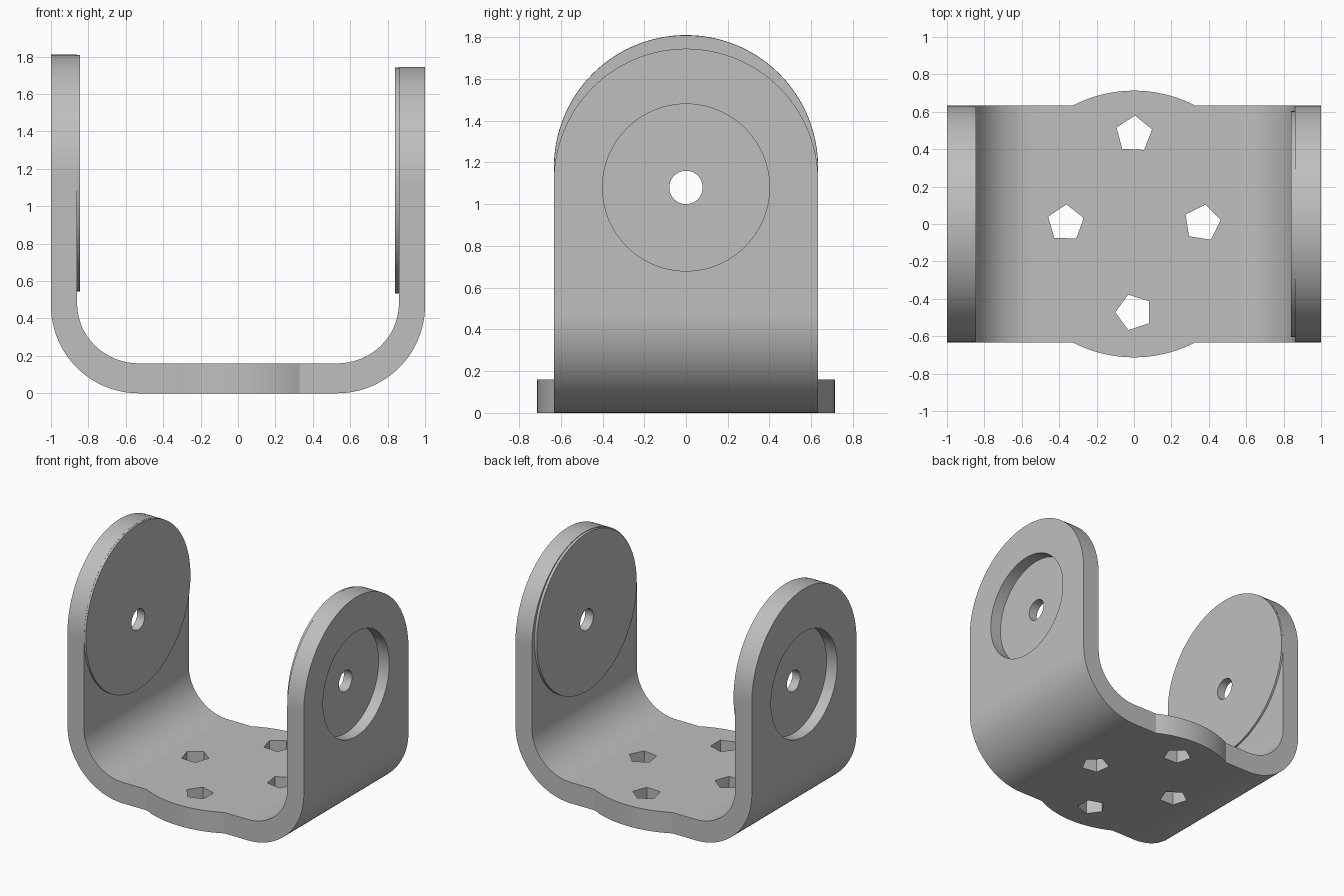
import bpy, bmesh, math

if "Cube" in bpy.data.objects:
    bpy.data.objects.remove(bpy.data.objects["Cube"])

grey = bpy.data.materials.new("warm_grey_metal")
grey.diffuse_color = (0.52, 0.52, 0.52, 1)
grey.use_nodes = True
grey.node_tree.nodes["Principled BSDF"].inputs["Base Color"].default_value = grey.diffuse_color


def loft(name, sections):
    """Closed solid through equal-length rings of points."""
    bm = bmesh.new()
    rings = [[bm.verts.new(p) for p in s] for s in sections]
    n = len(rings[0])
    for a, b in zip(rings, rings[1:]):
        for i in range(n):
            j = (i + 1) % n
            bm.faces.new((a[i], a[j], b[j], b[i]))
    bm.faces.new(rings[0][::-1])
    bm.faces.new(rings[-1])
    bmesh.ops.recalc_face_normals(bm, faces=bm.faces)
    mesh = bpy.data.meshes.new(name)
    bm.to_mesh(mesh)
    bm.free()
    mesh.materials.append(grey)
    obj = bpy.data.objects.new(name, mesh)
    bpy.context.collection.objects.link(obj)
    return obj


def arc(cx, cy, rx, ry, start, end, steps):
    angles = [math.radians(start + (end - start) * i / steps) for i in range(steps + 1)]
    return [(cx + rx * math.cos(a), cy + ry * math.sin(a)) for a in angles]


def disc_x(name, x0, x1, z, r, n=96):
    ring = arc(0, z, r, r, 0, 360, n)[:-1]
    return loft(name, [[(x, y, h) for y, h in ring] for x in (x0, x1)])


def disc_z(name, x, y, z0, z1, r, n, phase=0):
    ring = arc(x, y, r, r, phase, phase + 360, n)[:-1]
    return loft(name, [[(px, py, z) for px, py in ring] for z in (z0, z1)])


def combine(target, tool, operation):
    """Boolean the tool into the target and discard it."""
    tool.hide_render = True
    mod = target.modifiers.new("cut", 'BOOLEAN')
    mod.operation = operation
    mod.solver = 'EXACT'
    mod.object = tool
    bpy.context.view_layer.objects.active = target
    bpy.ops.object.modifier_apply(modifier=mod.name)
    bpy.data.objects.remove(tool, do_unlink=True)


HALF = 0.633            # half the width of the arms
LEFT_Z, RIGHT_Z = 1.177, 1.112   # centres of the rounded arm tops

# U-shaped strip with rounded corners, wider and taller than needed
outer = arc(-0.53, 0.47, 0.47, 0.47, 180, 270, 32) + arc(0.53, 0.47, 0.47, 0.47, 270, 360, 32)
inner = arc(0.53, 0.48, 0.33, 0.32, 360, 270, 32) + arc(-0.53, 0.48, 0.33, 0.32, 270, 180, 32)
profile = [(-1, 2)] + outer + [(1, 2), (0.86, 2)] + inner + [(-0.86, 2)]
bracket = loft("bracket", [[(x, y, z) for x, z in profile] for y in (-0.9, 0.9)])

# Side outline: rounded tops, left arm a little taller, plus the bulging base
sections = []
for x, c in ((-1.1, LEFT_Z), (0, LEFT_Z), (0.05, RIGHT_Z), (1.1, RIGHT_Z)):
    outline = [(-HALF, -0.1), (HALF, -0.1)] + arc(0, c, HALF, HALF, 0, 180, 64)
    sections.append([(x, y, z) for y, z in outline])
envelope = loft("envelope", sections)
combine(envelope, disc_z("base_bulge", 0, 0, -0.2, 0.3, 0.713, 128), 'UNION')
combine(bracket, envelope, 'INTERSECT')

# Thin round pads on the inner faces of the arms
combine(bracket, disc_x("left_pad", -0.88, -0.845, LEFT_Z, 0.632, 128), 'UNION')
combine(bracket, disc_x("right_pad", 0.84, 0.88, 1.137, 0.604, 128), 'UNION')

# Round recesses outside and pivot holes through both arms
for side in (-1, 1):
    combine(bracket, disc_x("recess", side * 0.91, side * 1.2, 1.08, 0.4), 'DIFFERENCE')
    combine(bracket, disc_x("pivot_hole", side * 0.7, side * 1.1, 1.08, 0.08, 48), 'DIFFERENCE')

# Five-sided mounting holes in the base
for x, y, phase in ((0, 0.48, 15), (0, -0.472, 36), (-0.365, 0.005, 16), (0.365, 0.005, 9)):
    combine(bracket, disc_z("mount_hole", x, y, -0.2, 0.3, 0.1, 5, phase), 'DIFFERENCE')

# Smooth curves, crisp edges, flat-looking walls
bpy.ops.object.select_all(action='DESELECT')
bracket.select_set(True)
bpy.context.view_layer.objects.active = bracket
bpy.ops.object.shade_smooth_by_angle(angle=math.radians(25))
normals = bracket.modifiers.new("flat_walls", 'WEIGHTED_NORMAL')
normals.keep_sharp = True
